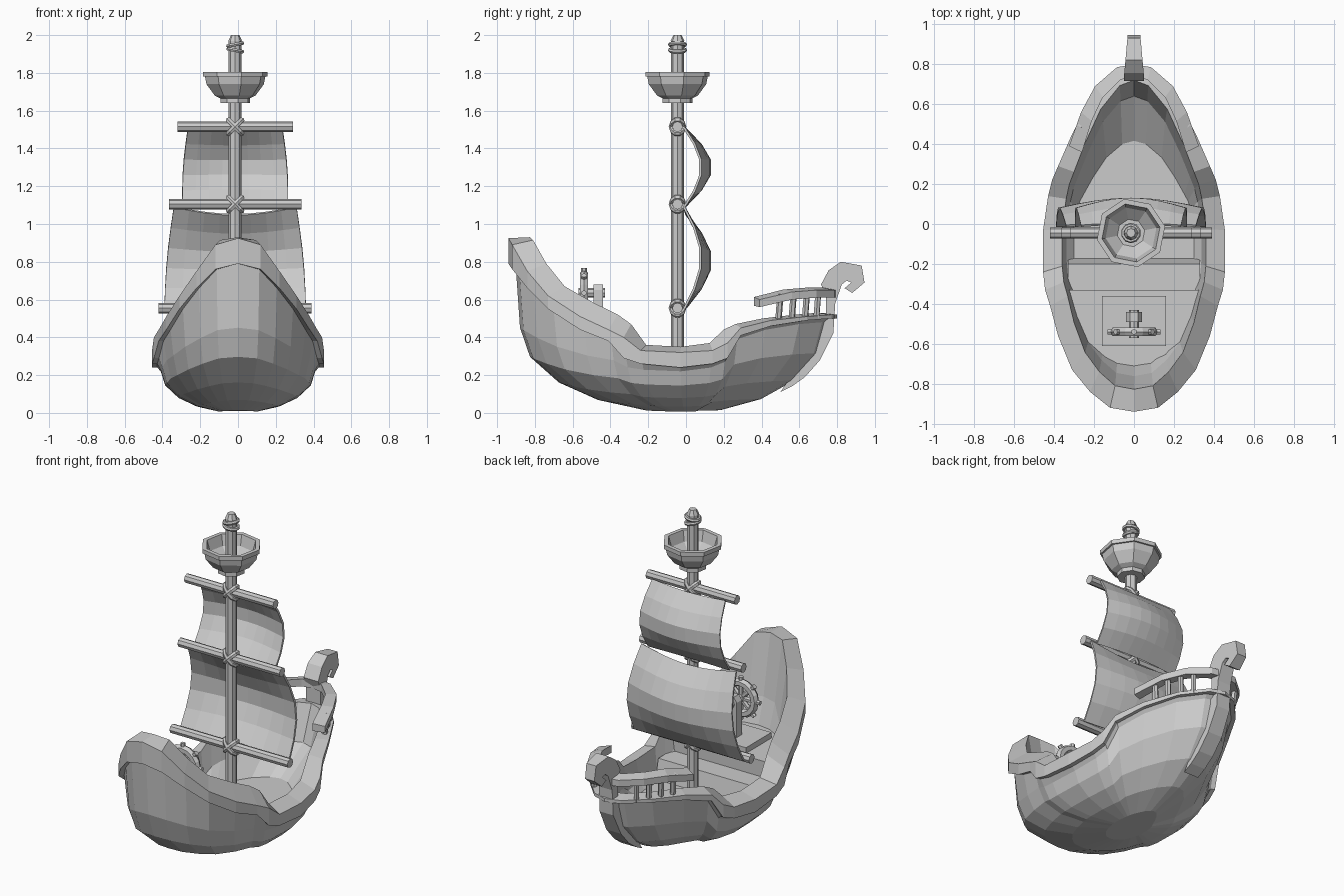
import bpy, bmesh
from math import sin, cos, pi, radians
from mathutils import Matrix, Vector

cube = bpy.data.objects.get("Cube")
if cube:
    bpy.data.objects.remove(cube)

grey = bpy.data.materials.new("plain grey")
grey.use_nodes = True
grey.diffuse_color = (0.6, 0.6, 0.6, 1)
grey.node_tree.nodes["Principled BSDF"].inputs["Base Color"].default_value = (0.6, 0.6, 0.6, 1)
MX, MY = -0.015, -0.045  # mast axis


def finish(name, bm):
    bmesh.ops.recalc_face_normals(bm, faces=bm.faces)
    me = bpy.data.meshes.new(name)
    bm.to_mesh(me)
    bm.free()
    me.materials.append(grey)
    ob = bpy.data.objects.new(name, me)
    bpy.context.collection.objects.link(ob)
    return ob


def loft(name, rings, closed=True, caps=True, loop=False):
    bm = bmesh.new()
    rows = [[bm.verts.new(p) for p in r] for r in rings]
    n = len(rows[0])
    pairs = list(zip(rows, rows[1:])) + ([(rows[-1], rows[0])] if loop else [])
    for a, b in pairs:
        for i in range(n if closed else n - 1):
            j = (i + 1) % n
            bm.faces.new((a[i], a[j], b[j], b[i]))
    if caps:
        bm.faces.new(rows[0])
        bm.faces.new(rows[-1])
    return finish(name, bm)


def rod(name, a, b, r, r2=None, sides=8):
    a, b = Vector(a), Vector(b)
    d = b - a
    bm = bmesh.new()
    m = Matrix.Translation((a + b) / 2) @ d.to_track_quat('Z', 'Y').to_matrix().to_4x4()
    bmesh.ops.create_cone(bm, cap_ends=True, segments=sides, radius1=r,
                          radius2=r if r2 is None else r2, depth=d.length, matrix=m)
    return finish(name, bm)


def box(name, lo, hi):
    lo, hi = Vector(lo), Vector(hi)
    bm = bmesh.new()
    bmesh.ops.create_cube(bm, size=1, matrix=Matrix.Translation((lo + hi) / 2)
                          @ Matrix.Diagonal((*(hi - lo), 1)))
    return finish(name, bm)


def ring(name, centre, axis, major, minor, seg=12, sides=6):
    m = Vector(axis).to_track_quat('Z', 'Y').to_matrix()
    rings = []
    for i in range(seg):
        t = 2 * pi * i / seg
        rings.append([m @ Vector(((major + minor * cos(p)) * cos(t),
                                  (major + minor * cos(p)) * sin(t), minor * sin(p)))
                      for p in (2 * pi * k / sides for k in range(sides))])
    ob = loft(name, rings, caps=False, loop=True)
    ob.location = centre
    return ob


# Gunwale stations, stern to bow: x, y, lower z, outer top z, inner top z
half = [(0, -.94, .79, .925, .93), (.12, -.92, .76, .89, .915), (.22, -.84, .66, .75, .79),
        (.31, -.73, .55, .62, .67), (.38, -.56, .44, .51, .585), (.42, -.41, .38, .44, .52),
        (.445, -.33, .29, .4, .47), (.455, -.24, .26, .33, .36), (.455, -.03, .24, .32, .35),
        (.43, .14, .26, .33, .37), (.41, .22, .29, .37, .44), (.38, .29, .41, .45, .47),
        (.31, .45, .46, .49, .5), (.21, .64, .49, .51, .52), (.09, .77, .5, .52, .53),
        (0, .8, .5, .52, .53)]
outline = half + [(-s[0], *s[1:]) for s in half[-2:0:-1]]


def level(fx, fore, aft, height):
    return [(s[0] * fx, s[1] * (fore if s[1] > 0 else aft), height(s)) for s in outline]


def knuckle(s):
    return s[2] - .02 if s[1] > 0 else .22 + .42 * (s[2] - .24)


# Hull: rounded bottom, topsides, overhanging gunwale, inner wall and floor
rings = []
for deg in (14, 32, 50, 70, 90):
    a = radians(deg)
    f = .935 * sin(a)
    rings.append(level(.9 * sin(a), f, f, lambda s: knuckle(s) * (1 - cos(a))))
rings += [level(.94, .96, .96, lambda s: s[2]),
          level(1, 1, 1, lambda s: s[2]),
          level(1, 1, 1, lambda s: s[3]),
          level(.79, .9, .88, lambda s: s[4]),
          level(.74, .8, .81, lambda s: max(.6 * s[4], .22)),
          level(.66, .52, .68, lambda s: .18)]
loft("hull", rings)

# Raised stern deck with a step down to the floor
deck = [(s[0] * .77, max(s[1] * .83, -.78)) for s in half if s[1] < -.4] + [(.34, -.33)]
deck += [(-x, y) for x, y in deck[:0:-1]]
loft("stern_deck", [[(x, y, z) for x, y in deck] for z in (.36, .4)])
box("deck_riser", (-.33, -.36, .2), (.33, -.33, .38))
step = [(-.35, .17), (-.17, .17), (-.2, .3), (-.35, .3)]
loft("deck_step", [[(x, y, z) for y, z in step] for x in (-.33, .33)])
box("helm_plate", (-.16, -.61, .39), (.16, -.36, .435))

# Helm post and steering wheel
post = [(-.04, .43), (.04, .43), (.04, .65), (.02, .68), (-.02, .68), (-.04, .65)]
loft("helm_post", [[(x, y, z) for x, z in post] for y in (-.49, -.44)])
hub = Vector((0, -.54, .635))
rod("wheel_axle", hub - Vector((0, .03, 0)), hub + Vector((0, .11, 0)), .025)
ring("wheel_rim", hub, (0, 1, 0), .095, .025, 16)
for k in range(8):
    d = Vector((cos(k * pi / 4), 0, sin(k * pi / 4)))
    rod("wheel_spoke", hub, hub + d * .132, .015, sides=6)

# Mast and its bound tip
rod("mast", (MX, MY, .17), (MX, MY, 1.97), .034)
rod("mast_cap", (MX, MY, 1.97), (MX, MY, 2), .036, .022)
for z, tilt in ((1.92, .2), (1.95, -.2)):
    ring("mast_binding", (MX, MY, z), (tilt, 0, 1), .04, .011, 10)

# Lookout basket
profile = [(.07, 1.64), (.08, 1.64), (.08, 1.665), (.11, 1.68), (.155, 1.74), (.163, 1.78),
           (.174, 1.78), (.174, 1.805), (.148, 1.805), (.13, 1.74), (.07, 1.69), (.03, 1.69)]
loft("lookout_basket", [[(MX + r * cos(t), MY + r * sin(t), z)
                         for t in (k * pi / 4 + .2 for k in range(8))] for r, z in profile])

# Yards with crossed oval lashings
for z, w in ((1.515, .305), (1.105, .35), (.555, .405)):
    rod("yard", (MX - w, MY, z), (MX + w, MY, z), .028)
    for side in (-1, 1):
        lashing = ring("lashing", (MX, MY, z), (side, 0, 1), .052, .015, 10)
        lashing.scale.y = .7


# Billowing sails, with a dip in the top edge
def sail(name, ztop, zlow, wtop, wlow, dip):
    rows = []
    for j in range(6):
        v = j / 5
        row = []
        for i in range(9):
            u = i / 4 - 1
            bow = cos(u * pi / 2)
            z = ztop + (zlow - ztop) * v - dip * bow * (1 - v) + .01 * bow * v
            y = -.01 + sin(pi * v) * (.09 + .04 * bow) + .012 * bow
            width = wtop + (wlow - wtop) * v + .01 * sin(pi * v)
            row.append((MX + u * width, y, z))
        rows.append(row)
    ob = loft(name, rows, closed=False, caps=False)
    mod = ob.modifiers.new("thickness", 'SOLIDIFY')
    mod.thickness = .012
    mod.offset = 0


sail("upper_sail", 1.51, 1.09, .25, .28, .01)
sail("lower_sail", 1.09, .55, .325, .375, .04)

# Bow rail and its posts
rail = [(.325, .39, .585), (.265, .56, .625), (.195, .69, .635), (.085, .785, .635), (0, .8, .635)]
rail += [(-x, y, z) for x, y, z in rail[-2::-1]]
loft("bow_rail", [[(x, y, z - .025), (x, y, z + .015), (x * .8, y * .92, z + .028),
                   (x * .8, y * .92, z - .018)] for x, y, z in rail])
for side in (-1, 1):
    for x, y in ((.265, .49), (.23, .56), (.195, .63), (.15, .69)):
        rod("rail_post", (side * x * .95, y, .5), (side * x, y + .01, .63), .017, sides=6)

# Hooked figurehead running down into the stem, narrowing towards the tip
stem = [(.5, .11), (.56, .14), (.63, .19), (.71, .28), (.78, .42), (.79, .58), (.825, .68),
        (.85, .7), (.875, .69), (.84, .66), (.88, .635), (.945, .69), (.93, .78), (.82, .8),
        (.755, .755), (.715, .68), (.74, .62), (.74, .5), (.66, .35)]
loft("figurehead", [[(side * (.05 - .09 * max(y - .74, 0)), y, z) for y, z in stem]
                    for side in (-1, 1)])
